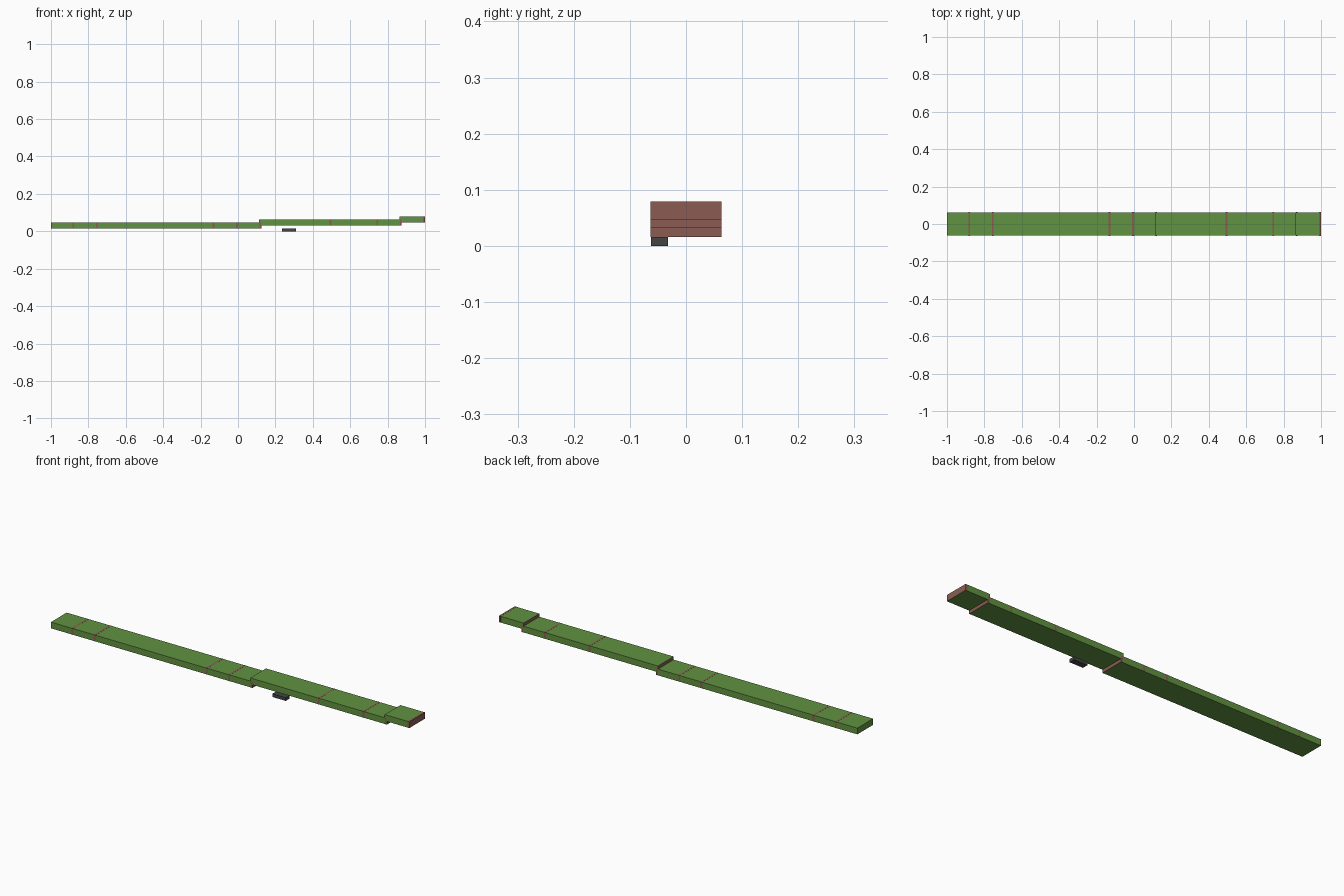
import bpy

if "Cube" in bpy.data.objects:
    bpy.data.objects.remove(bpy.data.objects["Cube"])


def make_material(name, rgb):
    mat = bpy.data.materials.new(name)
    mat.use_nodes = True
    color = (*rgb, 1.0)
    mat.diffuse_color = color
    mat.node_tree.nodes["Principled BSDF"].inputs["Base Color"].default_value = color
    return mat


grass = make_material("grass green", (0.12, 0.29, 0.053))
earth = make_material("earth brown", (0.26, 0.108, 0.085))
charcoal = make_material("charcoal", (0.055, 0.058, 0.06))


def box(name, low, high, *materials):
    """Box spanning two opposite corners."""
    bpy.ops.mesh.primitive_cube_add(size=1, location=[(a + b) / 2 for a, b in zip(low, high)])
    obj = bpy.context.object
    obj.name = name
    obj.scale = [b - a for a, b in zip(low, high)]
    bpy.ops.object.transform_apply(location=False, rotation=False, scale=True)
    for mat in materials:
        obj.data.materials.append(mat)
    return obj


HALF = 0.0625        # half width of the walkway
THICK = 0.0315       # slab thickness
STEP = 0.0158        # rise between slabs, also the height of the lowest one
PITCH = 0.125        # tile spacing
LAP = 0.0125         # overlap of neighbouring tiles

# Stepped slabs: green all round, earth on the exposed ends
spans = {"low_slab": (-1.0, PITCH), "middle_slab": (PITCH - LAP, 0.875),
         "high_slab": (0.875 - LAP, 1.0)}
for level, (name, (start, end)) in enumerate(spans.items()):
    z = STEP * (level + 1)
    slab = box(name, (start, -HALF, z), (end, HALF, z + THICK), grass, earth)
    for face in slab.data.polygons:
        outer_end = level == 0 and face.normal.x < 0
        if abs(face.normal.x) > 0.5 and not outer_end:
            face.material_index = 1

# Thin earth seams where tiles meet, as plates on the top and both sides
SKIN = 0.0004
for tile in (1, 2, 7, 8, 9, 12, 14, 15, 16):
    end = -1 + tile * PITCH
    level = 0 if tile <= 9 else 1 if tile < 16 else 2
    z = STEP * (level + 1)
    x0, x1 = end - LAP * 0.8, end - LAP * 0.1
    for side in (-1, 1):
        y0, y1 = sorted((side * HALF, side * (HALF + SKIN)))
        box("side_seam", (x0, y0, z), (x1, y1, z + THICK), earth)
    box("top_seam", (x0, -HALF, z + THICK), (x1, HALF, z + THICK + SKIN), earth)

# Small block below the front edge of the middle slab
box("lower_block", (0.235, -HALF, 0), (0.31, -0.032, STEP), charcoal)
